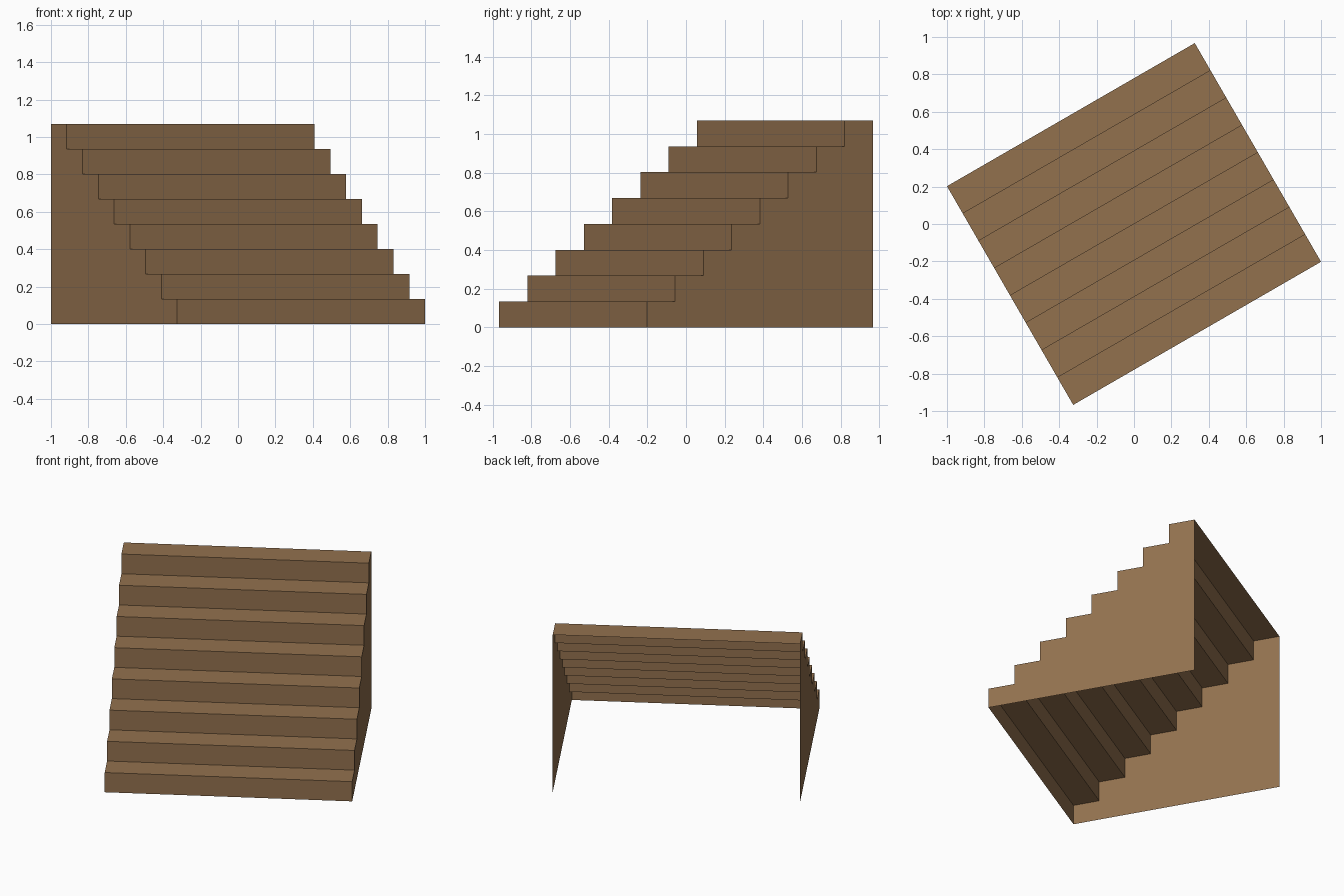
import bpy
import bmesh
from math import radians
from mathutils import Matrix

STEPS = 8
WIDTH, DEPTH, HEIGHT = 1.53, 1.35, 1.07
RUN, RISE = DEPTH / STEPS, HEIGHT / STEPS
TURN = Matrix.Rotation(radians(30), 4, "Z")

cube = bpy.data.objects.get("Cube")
if cube:
    bpy.data.objects.remove(cube)

wood = bpy.data.materials.new("brown_wood")
wood.use_nodes = True
colour = (0.29, 0.165, 0.076, 1)
wood.diffuse_color = colour
wood.node_tree.nodes["Principled BSDF"].inputs["Base Color"].default_value = colour


def finish(name, bm):
    """Turn the mesh to the staircase's angle and add it to the scene."""
    bm.transform(TURN)
    mesh = bpy.data.meshes.new(name)
    bm.to_mesh(mesh)
    bm.free()
    mesh.materials.append(wood)
    obj = bpy.data.objects.new(name, mesh)
    bpy.context.collection.objects.link(obj)


# Stepped profile from the front foot to the top back edge, as (y, z)
profile = [(-DEPTH / 2, 0)]
for i in range(STEPS):
    y, z = -DEPTH / 2 + i * RUN, (i + 1) * RISE
    profile += [(y, z), (y + RUN, z)]

# Treads and risers: one folded sheet, open underneath and behind
bm = bmesh.new()
left = [bm.verts.new((WIDTH / 2, y, z)) for y, z in profile]
right = [bm.verts.new((-WIDTH / 2, y, z)) for y, z in profile]
for i in range(len(profile) - 1):
    bm.faces.new((right[i], left[i], left[i + 1], right[i + 1]))
finish("treads_and_risers", bm)

# Thin side walls closing the stepped outline down to the floor
outline = profile + [(DEPTH / 2, 0)]
for name, side in (("left_wall", 1), ("right_wall", -1)):
    bm = bmesh.new()
    verts = [bm.verts.new((side * WIDTH / 2, y, z)) for y, z in outline]
    face = bm.faces.new(verts)
    face.normal_update()
    if face.normal.x * side < 0:
        face.normal_flip()
    finish(name, bm)
